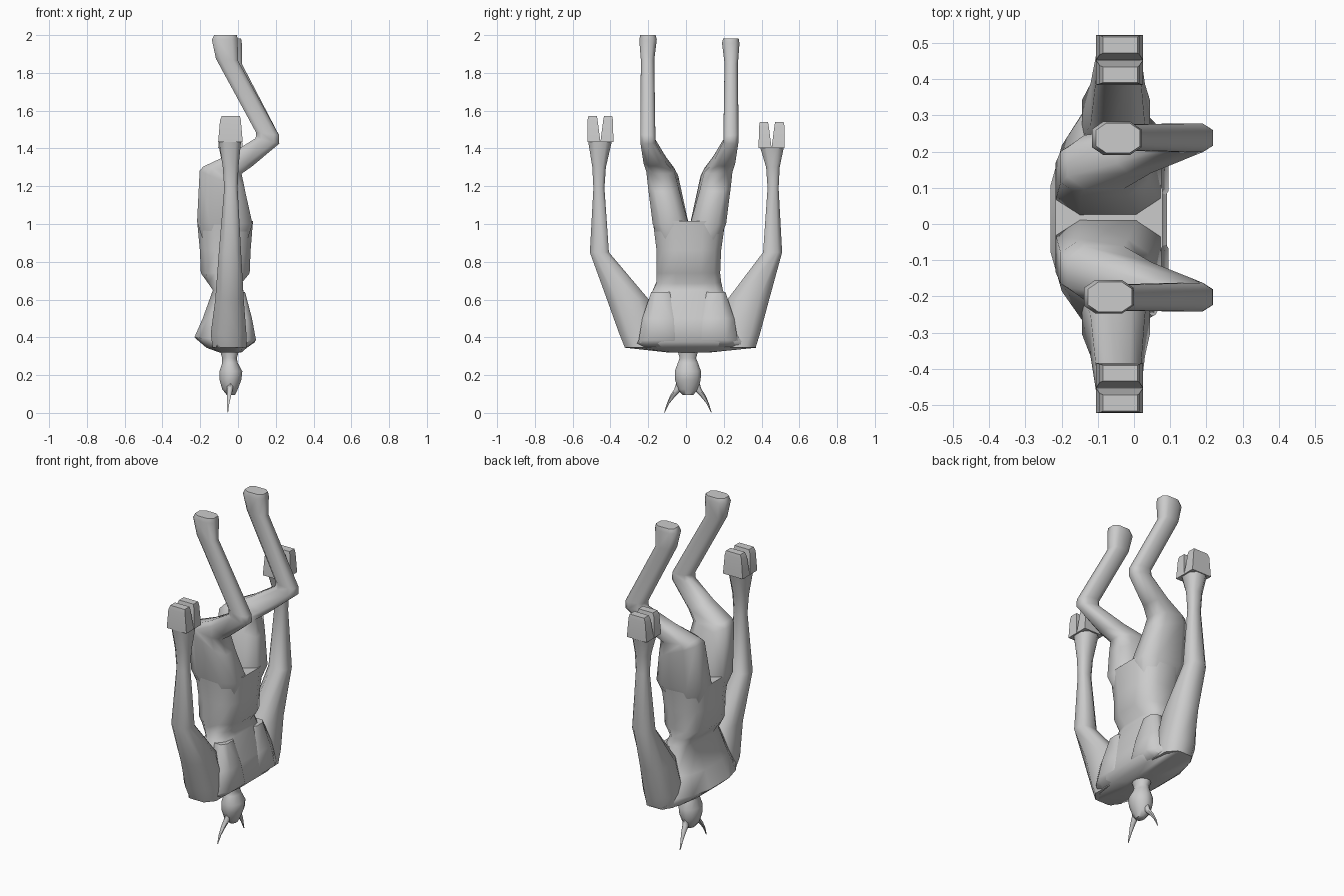
import bpy, bmesh, math
from mathutils import Vector


def h(z, x0, x1, y0, y1):
    """Horizontal section."""
    return (x0, z, x1, z, y0, y1)


def loft(name, rings, n=10, power=0.8, fn=None, smooth=62, phase=0.5):
    """Skin sections given as back point (x,z), front point (x,z), y range."""
    bm = bmesh.new()
    loops = []
    for xa, za, xb, zb, y0, y1 in rings:
        loop = []
        for i in range(n):
            a = 2 * math.pi * (i + phase) / n
            c, s = math.cos(a), math.sin(a)
            c = math.copysign(abs(c) ** power, c)
            s = math.copysign(abs(s) ** power, s)
            if n == 4:
                c, s = math.copysign(1, c), math.copysign(1, s)
            p = Vector(((xa + xb) / 2 + c * (xb - xa) / 2,
                        (y0 + y1) / 2 + s * (y1 - y0) / 2,
                        (za + zb) / 2 + c * (zb - za) / 2))
            loop.append(bm.verts.new(fn(p) if fn else p))
        loops.append(loop)
    for a, b in zip(loops, loops[1:]):
        for i in range(n):
            j = (i + 1) % n
            bm.faces.new((a[i], a[j], b[j], b[i]))
    bm.faces.new(loops[0])
    bm.faces.new(loops[-1])
    bmesh.ops.recalc_face_normals(bm, faces=bm.faces)
    me = bpy.data.meshes.new(name)
    bm.to_mesh(me)
    bm.free()
    ob = bpy.data.objects.new(name, me)
    bpy.context.collection.objects.link(ob)
    bpy.context.view_layer.objects.active = ob
    ob.select_set(True)
    bpy.ops.object.shade_smooth_by_angle(angle=math.radians(smooth))
    ob.select_set(False)
    return ob


# Upside-down torso: shoulders at the bottom, hips at the top
def narrow_back(p):
    """Round off the shoulder blades towards the spine."""
    if p.z < 0.6 and p.x < -0.1:
        p.y *= 1 - 0.3 * (-0.1 - p.x) / 0.135
    return p


loft("torso", [
    h(0.32, -0.10, 0.02, -0.10, 0.13),
    h(0.345, -0.17, 0.05, -0.33, 0.38),
    (-0.235, 0.40, 0.095, 0.375, -0.31, 0.35),
    h(0.50, -0.19, 0.07, -0.25, 0.27),
    h(0.65, -0.135, 0.03, -0.18, 0.20),
    (-0.17, 0.70, 0.02, 0.685, -0.16, 0.19),
    h(0.74, -0.20, 0.065, -0.16, 0.185),
    h(0.86, -0.205, 0.07, -0.16, 0.19),
    h(1.015, -0.22, 0.083, -0.18, 0.213),
], n=12, power=0.7, fn=narrow_back)

# Chest muscles either side of a central groove
for side, label in ((-1, "left"), (1, "right")):
    loft("chest_" + label, [
        h(0.35, -0.05, 0.055, 0.01, 0.29),
        h(0.385, -0.05, 0.10, 0.01, 0.27),
        h(0.50, -0.05, 0.078, 0.03, 0.25),
        h(0.64, -0.05, 0.04, 0.08, 0.20),
    ], n=8, fn=lambda p: Vector((p.x, 0.012 + side * p.y, p.z)))

# Head, neck and horns
loft("head", [
    h(0.095, -0.06, -0.015, -0.02, 0.04),
    h(0.125, -0.085, 0.0, -0.045, 0.065),
    h(0.175, -0.10, 0.02, -0.06, 0.08),
    h(0.22, -0.10, 0.025, -0.062, 0.082),
    h(0.265, -0.085, 0.0, -0.045, 0.065),
    h(0.29, -0.085, -0.005, -0.035, 0.055),
    h(0.34, -0.10, 0.01, -0.05, 0.07),
], n=12, power=1)
for side, label in ((-1, "left"), (1, "right")):
    loft("horn_" + label, [
        h(0.165, -0.06, -0.02, 0.015, 0.06),
        h(0.125, -0.06, -0.025, 0.03, 0.072),
        h(0.09, -0.06, -0.035, 0.065, 0.095),
        h(0.05, -0.06, -0.045, 0.098, 0.111),
        h(0.003, -0.057, -0.052, 0.122, 0.126),
    ], n=6, power=1, fn=lambda p: Vector((p.x, 0.01 + side * p.y, p.z)))


# Arms with flared wrists and cloven hands
def arm(side, label, shoulder, drop):
    def place(p):
        low = max(0, 1 - (p.z - 0.345) / 0.5)
        z = p.z - (drop if p.z > 1.3 else 0)
        return Vector((p.x, side * (p.y + shoulder * low), z))

    loft("arm_" + label, [
        h(0.345, -0.14, 0.05, 0.10, 0.33),
        h(0.42, -0.15, 0.05, 0.14, 0.36),
        h(0.60, -0.125, 0.035, 0.19, 0.425),
        h(0.85, -0.105, 0.02, 0.405, 0.512),
        h(1.19, -0.075, 0.0, 0.43, 0.492),
        h(1.30, -0.083, 0.005, 0.422, 0.498),
        h(1.44, -0.105, 0.02, 0.388, 0.522),
    ], n=8, power=0.75, fn=place)
    for tag, base, top in (("outer", (0.453, 0.522), (0.468, 0.521)),
                           ("inner", (0.384, 0.453), (0.387, 0.438))):
        loft("hand_%s_%s" % (tag, label), [
            h(1.435, -0.105, 0.025, *base),
            h(1.55, -0.095, 0.015, *top),
            h(1.573, -0.085, 0.01, top[0] + 0.004, top[1] - 0.004),
        ], n=4, fn=place, smooth=20)


arm(-1, "left", 0.0, 0.0)
arm(1, "right", 0.045, 0.032)


# Bent legs: thigh, knee, shin and flared foot
def leg(side, label, shift, drop):
    def place(p):
        k = max(0, min(1, (p.z - 1.45) / 0.45))
        return Vector((p.x + shift * k, 0.018 + side * p.y, p.z - drop * k))

    loft("leg_" + label, [
        (-0.18, 0.88, 0.045, 0.88, 0.01, 0.15),
        (-0.225, 1.01, 0.085, 1.0, 0.0, 0.20),
        (-0.21, 1.285, 0.045, 1.17, 0.055, 0.224),
        (-0.19, 1.305, 0.025, 1.265, 0.075, 0.232),
        (-0.05, 1.37, 0.08, 1.305, 0.12, 0.246),
        (0.09, 1.455, 0.222, 1.425, 0.178, 0.262),
        (0.092, 1.485, 0.22, 1.47, 0.178, 0.262),
        (-0.12, 1.875, 0.003, 1.865, 0.184, 0.259),
        h(1.975, -0.142, 0.002, 0.17, 0.268),
        h(2.0, -0.13, -0.002, 0.176, 0.263),
    ], n=8, power=0.7, fn=place)


leg(-1, "left", 0.0, 0.0)
leg(1, "right", 0.022, 0.018)
